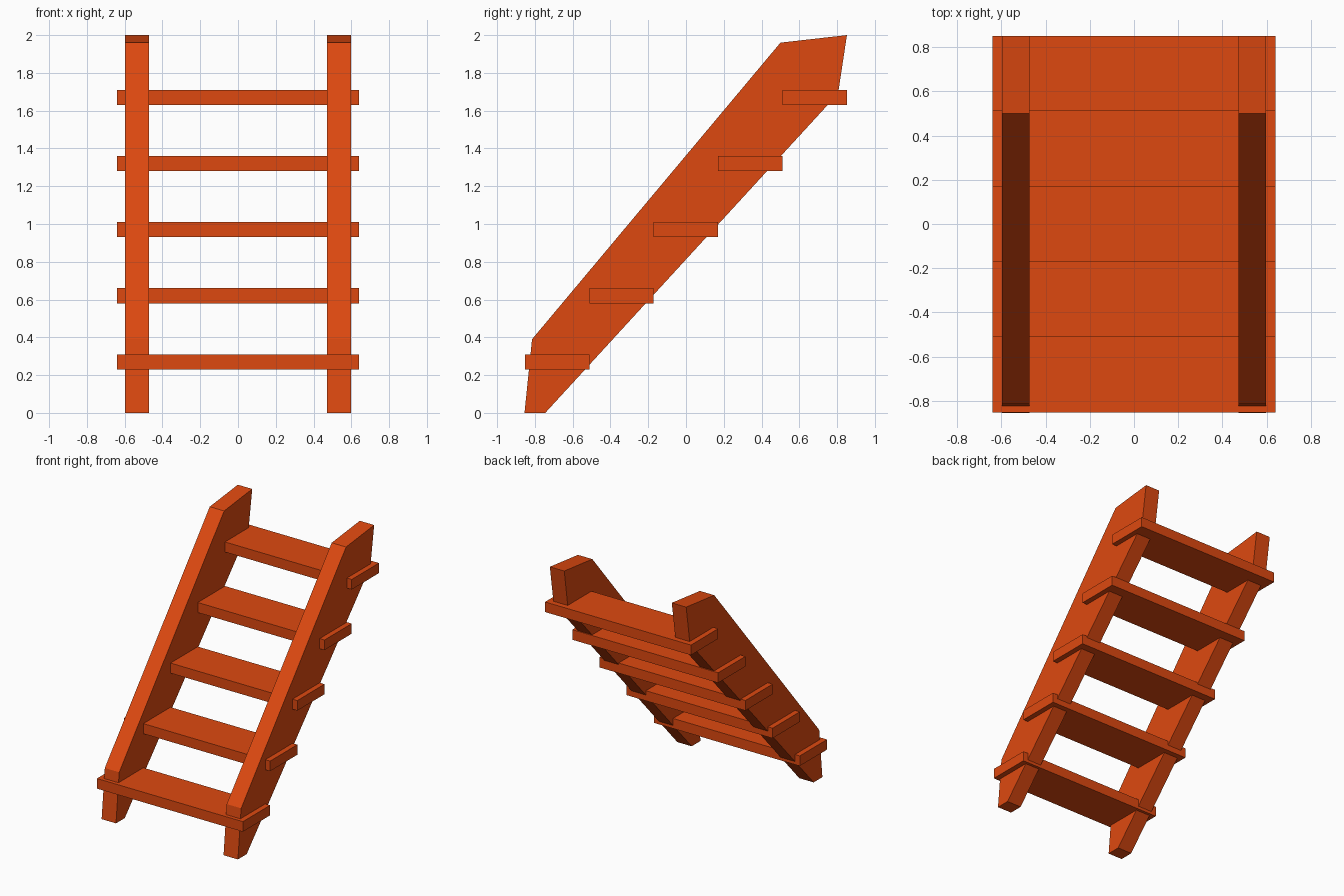
import bpy
import bmesh
from mathutils import Vector

cube = bpy.data.objects.get("Cube")
if cube:
    bpy.data.objects.remove(cube, do_unlink=True)

# Single painted-wood colour
orange = bpy.data.materials.new("orange_wood")
orange.use_nodes = True
colour = (0.73, 0.066, 0.005, 1.0)
orange.diffuse_color = colour
orange.node_tree.nodes["Principled BSDF"].inputs["Base Color"].default_value = colour


def extrude_profile(name, profile, x_min, x_max):
    """Solid made from a (y, z) outline extruded along x."""
    bm = bmesh.new()
    face = bm.faces.new([bm.verts.new((x_min, y, z)) for y, z in profile])
    result = bmesh.ops.extrude_face_region(bm, geom=[face])
    verts = [g for g in result["geom"] if isinstance(g, bmesh.types.BMVert)]
    bmesh.ops.translate(bm, verts=verts, vec=Vector((x_max - x_min, 0, 0)))
    bmesh.ops.recalc_face_normals(bm, faces=bm.faces)
    mesh = bpy.data.meshes.new(name)
    bm.to_mesh(mesh)
    bm.free()
    mesh.materials.append(orange)
    obj = bpy.data.objects.new(name, mesh)
    bpy.context.collection.objects.link(obj)
    return obj


# Sloping side rails with angled feet and tops
rail = [(-0.855, 0), (-0.745, 0), (0.805, 1.69),
        (0.852, 2.0), (0.5, 1.96), (-0.815, 0.39)]
extrude_profile("left_rail", rail, 0.472, 0.598)
extrude_profile("right_rail", rail, -0.598, -0.472)

# Evenly spaced treads running through both rails
STEPS, DEPTH, THICK, RISE = 5, 0.341, 0.08, 0.35
for i in range(STEPS):
    y = -0.853 + i * DEPTH
    z = 0.23 + i * RISE
    tread = [(y, z), (y + DEPTH, z), (y + DEPTH, z + THICK), (y, z + THICK)]
    extrude_profile(f"tread_{i + 1}", tread, -0.64, 0.64)
